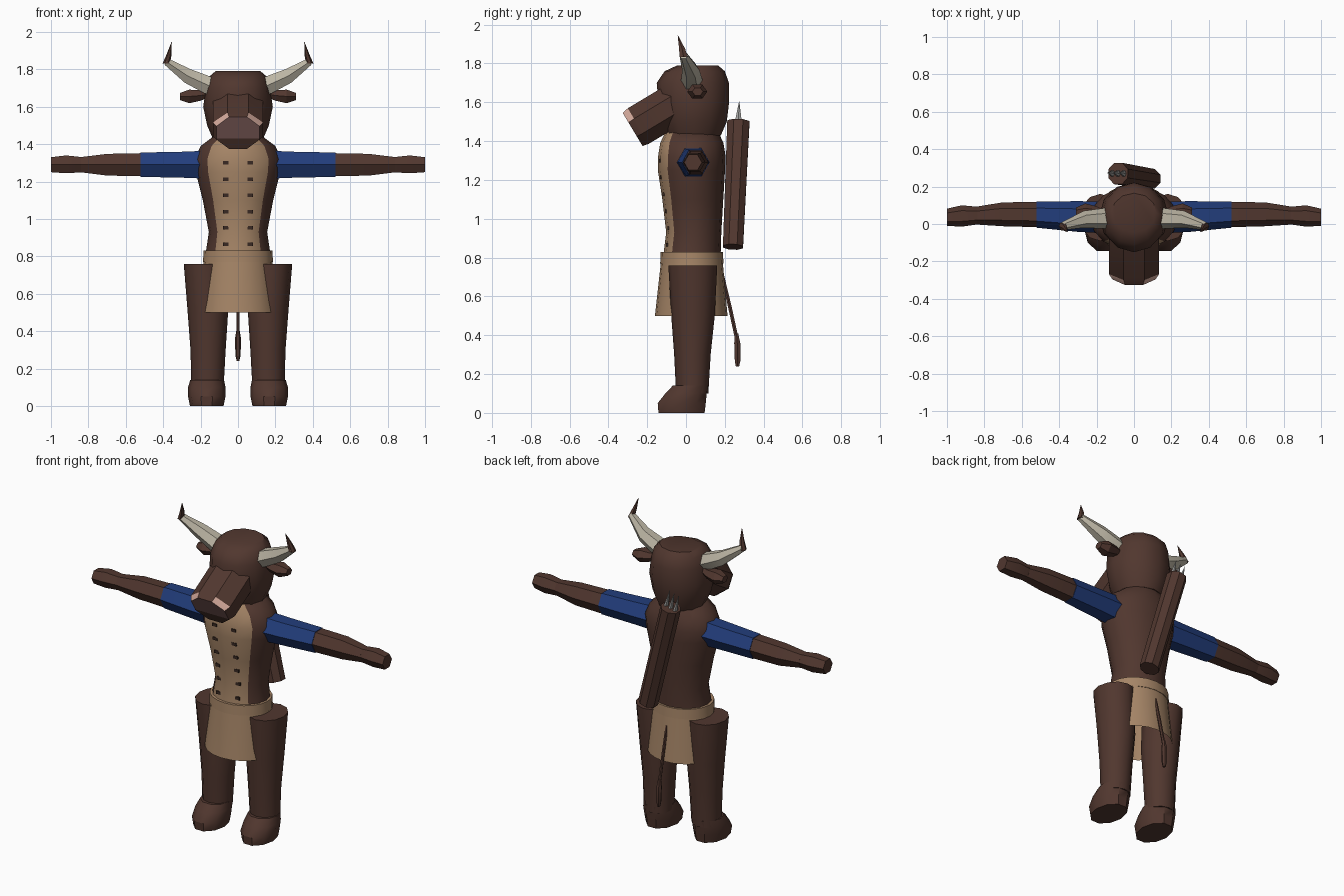
import bpy, bmesh, math
from mathutils import Vector

cube = bpy.data.objects.get("Cube")
if cube:
    bpy.data.objects.remove(cube)


def material(name, rgb):
    m = bpy.data.materials.new(name)
    m.use_nodes = True
    m.diffuse_color = (*rgb, 1)
    m.node_tree.nodes["Principled BSDF"].inputs["Base Color"].default_value = (*rgb, 1)
    return m


HIDE = material("brown hide", (0.082, 0.038, 0.028))
DARK = material("dark brown", (0.04, 0.022, 0.016))
TAN = material("tan cloth", (0.38, 0.235, 0.135))
BLUE = material("blue sleeve", (0.016, 0.047, 0.2))
HORN = material("horn ivory", (0.5, 0.46, 0.37))
SNOUT = material("dusky snout", (0.25, 0.13, 0.125))
PINK = material("nostril pink", (0.66, 0.4, 0.33))
STEEL = material("arrow steel", (0.36, 0.36, 0.35))
X, Y, Z = Vector((1, 0, 0)), Vector((0, 1, 0)), Vector((0, 0, 1))


def finish(name, bm, mats, angle=40):
    bmesh.ops.recalc_face_normals(bm, faces=bm.faces[:])
    me = bpy.data.meshes.new(name)
    bm.to_mesh(me)
    bm.free()
    for m in mats:
        me.materials.append(m)
    ob = bpy.data.objects.new(name, me)
    bpy.context.collection.objects.link(ob)
    bpy.ops.object.select_all(action='DESELECT')
    ob.select_set(True)
    bpy.context.view_layer.objects.active = ob
    bpy.ops.object.shade_smooth_by_angle(angle=math.radians(angle))
    return ob


def loft_mesh(rings, n, u=X, v=Y, rule=None, cap=True, phase=0.0):
    """Skin rings of (centre, radius along u, radius along v); rule picks a material."""
    bm = bmesh.new()
    loops = []
    for c, ru, rv in rings:
        angles = [2 * math.pi * (k + phase) / n for k in range(n)]
        loops.append([bm.verts.new(Vector(c) + u * ru * math.cos(a) + v * rv * math.sin(a))
                      for a in angles])
    for i in range(len(loops) - 1):
        for k in range(n):
            j = (k + 1) % n
            f = bm.faces.new((loops[i][k], loops[i][j], loops[i + 1][j], loops[i + 1][k]))
            f.material_index = rule(i, k) if rule else 0
    if cap:
        bm.faces.new(loops[0])
        end = bm.faces.new(loops[-1])
        end.material_index = rule(len(loops) - 2, 0) if rule else 0
    return bm


def loft(name, rings, n, mats, angle=40, **kw):
    return finish(name, loft_mesh(rings, n, **kw), mats, angle)


def upright(rows, side=1):
    """Rows of (z, x, y, rx, ry) to rings."""
    return [((side * x, y, z), rx, ry) for z, x, y, rx, ry in rows]


# Torso with a tan front panel
torso = loft("torso", upright([
    (0.80, 0, 0.03, 0.175, 0.148), (0.93, 0, 0.04, 0.156, 0.142),
    (1.10, 0, 0.035, 0.188, 0.157), (1.25, 0, 0.028, 0.226, 0.173),
    (1.32, 0, 0.03, 0.232, 0.174), (1.39, 0, 0.03, 0.2, 0.163),
    (1.45, 0, 0.03, 0.12, 0.135)]), 16, [HIDE, TAN],
    rule=lambda i, k: int(10 <= k <= 13))

# Two columns of buttons resting on the panel
bpy.context.view_layer.update()
for col, x in (("left", 0.065), ("right", -0.065)):
    for row in range(6):
        z = 1.3 - row * 0.087
        hit, loc, _, _ = torso.ray_cast(Vector((x, -1, z)), Y)
        if hit:
            bm = bmesh.new()
            bmesh.ops.create_cube(bm, size=1)
            bmesh.ops.scale(bm, vec=(0.03, 0.009, 0.018), verts=bm.verts)
            bmesh.ops.translate(bm, vec=loc, verts=bm.verts)
            finish(f"{col}_button_{row + 1}", bm, [DARK])

# Open kilt with a belt band
loft("kilt", upright([(0.5, 0, 0.027, 0.21, 0.187), (0.77, 0, 0.03, 0.184, 0.16),
                      (0.83, 0, 0.03, 0.18, 0.155)]), 20, [TAN], cap=False)
loft("belt", upright([(0.77, 0, 0.03, 0.187, 0.163), (0.83, 0, 0.03, 0.184, 0.16)]), 20, [TAN])

# Head, a rounded block
loft("head", upright([
    (1.43, 0, 0.04, 0.135, 0.14), (1.5, 0, 0.04, 0.165, 0.17),
    (1.6, 0, 0.04, 0.186, 0.182), (1.7, 0, 0.035, 0.172, 0.186),
    (1.76, 0, 0.045, 0.155, 0.155), (1.79, 0, 0.06, 0.12, 0.105)]), 12, [HIDE])

# Muzzle slanting down and forward, with pale nostril bevels and a dusky nose
down = Vector((0, -0.857, -0.514))
across = Vector((0, -0.514, 0.857))
tip = Vector((0, -0.275, 1.46))
bm = loft_mesh([(tip - down * 0.3, 0.145, 0.115), (tip - down * 0.035, 0.145, 0.115),
                (tip, 0.125, 0.108)], 8, u=X, v=across, phase=0.5,
               rule=lambda i, k: 2 if i == 1 and k in (0, 2) else 0)
bmesh.ops.bisect_plane(bm, geom=bm.verts[:] + bm.edges[:] + bm.faces[:],
                       plane_co=(0, 0, 1.43), plane_no=Z)
bm.normal_update()
for f in bm.faces:
    c = f.calc_center_median()
    if abs(f.normal.dot(down)) > 0.95 and c.y < -0.2:
        f.material_index = int(c.z > 1.43)
finish("muzzle", bm, [HIDE, SNOUT, PINK], 30)

# Paired parts
for side, s in (("left", 1), ("right", -1)):
    loft(f"{side}_horn", [((s * 0.1, 0.025, 1.7), 0.06, 0.055), ((s * 0.16, 0.03, 1.715), 0.055, 0.055),
                          ((s * 0.27, 0.025, 1.765), 0.045, 0.045), ((s * 0.385, -0.012, 1.842), 0.022, 0.022)],
         6, [HORN], 20, u=Y, v=Vector((-s * 0.4, 0, 0.92)))
    loft(f"{side}_horn_tip", [((s * 0.383, -0.012, 1.832), 0.02, 0.024),
                              ((s * 0.37, -0.02, 1.875), 0.014, 0.018),
                              ((s * 0.355, -0.042, 1.945), 0.001, 0.001)], 6, [HIDE], 20)
    loft(f"{side}_ear", [((s * 0.15, 0.05, 1.67), 0.02, 0.02), ((s * 0.2, 0.055, 1.66), 0.04, 0.032),
                         ((s * 0.26, 0.058, 1.655), 0.052, 0.042), ((s * 0.31, 0.06, 1.655), 0.028, 0.022)],
         6, [HIDE], 20, u=Y, v=Z)
    loft(f"{side}_sleeve", [((s * 0.15, 0.035, 1.29), 0.085, 0.087), ((s * 0.3, 0.04, 1.29), 0.082, 0.08),
                            ((s * 0.52, 0.05, 1.29), 0.07, 0.075)], 6, [BLUE], 20, u=Y, v=Z)
    loft(f"{side}_forearm", [((s * 0.515, 0.05, 1.29), 0.067, 0.071), ((s * 0.7, 0.052, 1.29), 0.064, 0.067),
                             ((s * 0.84, 0.045, 1.29), 0.048, 0.047)], 6, [HIDE], 20, u=Y, v=Z)
    loft(f"{side}_hand", [((s * 0.835, 0.045, 1.29), 0.047, 0.047), ((s * 0.92, 0.043, 1.292), 0.057, 0.055),
                          ((s * 1.0, 0.036, 1.29), 0.046, 0.046)], 6, [HIDE], 20, u=Y, v=Z)
    loft(f"{side}_leg", upright([
        (0.1, 0.163, 0.032, 0.086, 0.083), (0.3, 0.16, 0.033, 0.094, 0.094),
        (0.5, 0.161, 0.036, 0.108, 0.112), (0.76, 0.18, 0.035, 0.11, 0.126)], s), 12, [HIDE])
    loft(f"{side}_hoof", upright([
        (0.0, 0.167, -0.023, 0.09, 0.125), (0.05, 0.167, -0.022, 0.1, 0.13),
        (0.1, 0.167, 0.0, 0.1, 0.112), (0.14, 0.165, 0.022, 0.09, 0.095)], s), 10, [HIDE])

# Tail with a tuft
loft("tail", upright([(0.74, 0, 0.18, 0.008, 0.01), (0.55, 0, 0.225, 0.009, 0.011),
                      (0.38, 0, 0.262, 0.009, 0.011)]), 6, [HIDE])
loft("tail_tuft", upright([(0.41, 0, 0.26, 0.008, 0.01), (0.36, 0, 0.264, 0.016, 0.018),
                           (0.27, 0, 0.266, 0.014, 0.017), (0.24, 0, 0.265, 0.007, 0.01)]), 6, [HIDE])

# Quiver slung across the back, with three arrow points
top, base = Vector((-0.085, 0.27, 1.5)), Vector((0.09, 0.242, 0.855))
axis = (top - base).normalized()
qu = Y.cross(axis).normalized()
qv = axis.cross(qu)
loft("quiver", [(base, 0.058, 0.056), (top, 0.058, 0.062)], 8, [HIDE], 20, u=qu, v=qv, phase=0.5)
for i in (-1, 0, 1):
    foot = top + qu * 0.032 * i
    loft(f"arrow_{i + 2}", [(foot - axis * 0.02, 0.015, 0.022), (foot + axis * 0.1, 0.001, 0.001)],
         6, [STEEL], u=qu, v=qv)
